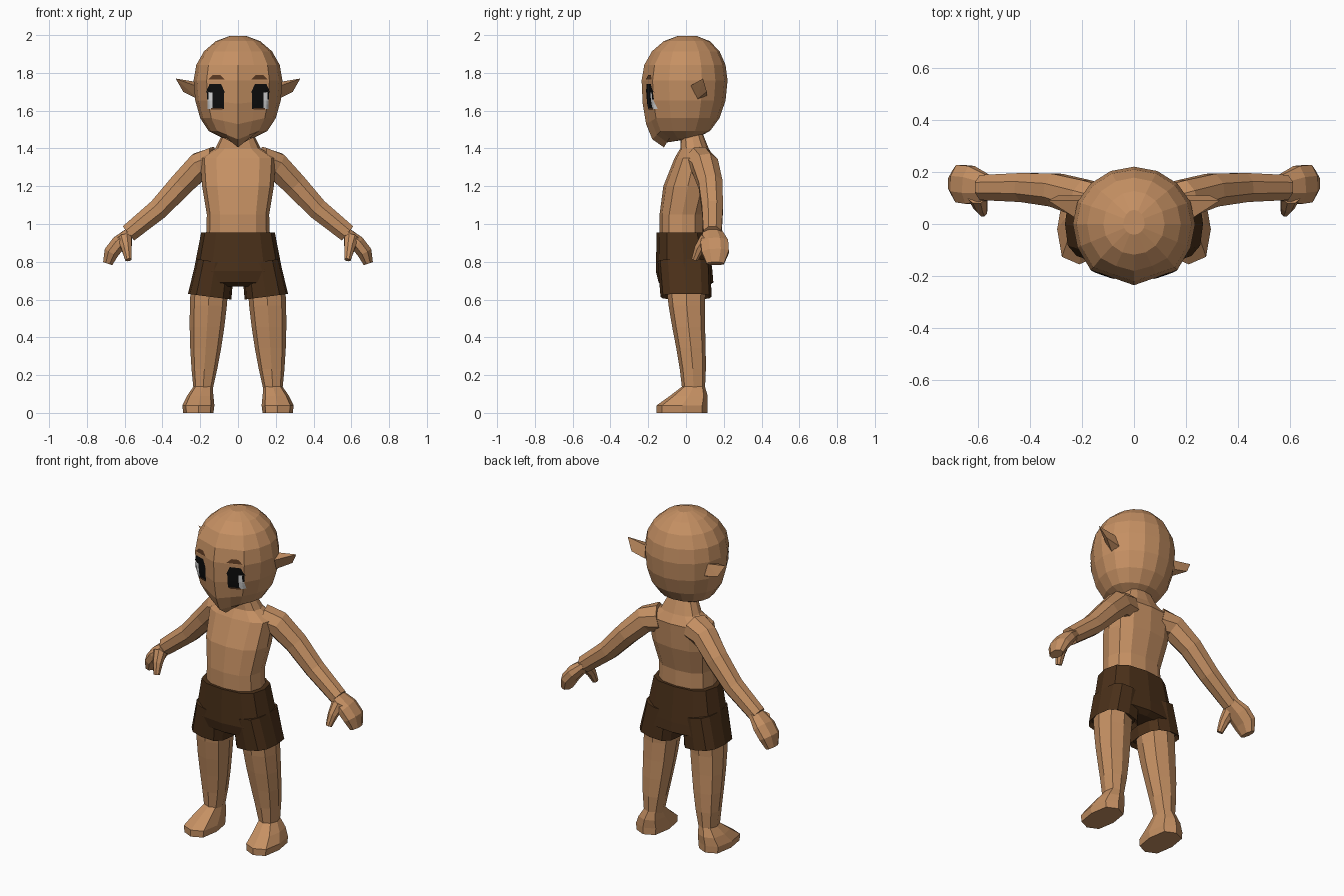
import bpy, bmesh, math
from mathutils import Vector
from mathutils.bvhtree import BVHTree

if "Cube" in bpy.data.objects:
    bpy.data.objects.remove(bpy.data.objects["Cube"], do_unlink=True)


def material(name, red, green, blue):
    mat = bpy.data.materials.new(name)
    mat.use_nodes = True
    colour = (red, green, blue, 1)
    mat.diffuse_color = colour
    mat.node_tree.nodes["Principled BSDF"].inputs["Base Color"].default_value = colour
    return mat


SKIN = material("tan skin", .56, .28, .125)
CLOTH = material("dark brown cloth", .07, .03, .01)
BLACK = material("black", .004, .004, .004)
WHITE = material("eye white", .7, .7, .7)
BROW = material("brow brown", .1, .04, .015)


def finish(name, bm, mat, mirror):
    bmesh.ops.recalc_face_normals(bm, faces=bm.faces)
    mesh = bpy.data.meshes.new(name)
    bm.to_mesh(mesh)
    bm.free()
    mesh.materials.append(mat)
    part = bpy.data.objects.new(name, mesh)
    bpy.context.collection.objects.link(part)
    if mirror:
        modifier = part.modifiers.new("mirror", "MIRROR")
        modifier.use_mirror_merge = False
    return part


def loft(name, rings, mat, mirror=False):
    """Skin closed rings of equal point count and cap both ends."""
    bm = bmesh.new()
    rows = [[bm.verts.new(point) for point in ring] for ring in rings]
    for low, high in zip(rows, rows[1:]):
        for i in range(len(low)):
            bm.faces.new((low[i - 1], low[i], high[i], high[i - 1]))
    bm.faces.new(rows[0])
    bm.faces.new(rows[-1])
    return finish(name, bm, mat, mirror)


def level(x, y, z, half_width, half_depth, sides=12, power=.8, tilt=0):
    """Horizontal rounded section; a low power makes it boxier."""
    ring = []
    for i in range(sides):
        angle = math.tau * i / sides
        u, v = (math.copysign(abs(w) ** power, w) for w in (math.cos(angle), math.sin(angle)))
        ring.append((x + half_width * u, y + half_depth * v, z + tilt * u))
    return ring


def limb(name, path, start, end, bulge=0, flat=1, sides=8):
    """Tube along a path whose radius tapers from start to end."""
    points = [Vector(p) for p in path]
    last = len(points) - 1
    rings = []
    for i, centre in enumerate(points):
        t = i / last
        radius = start + (end - start) * t + bulge * math.sin(math.pi * t)
        along = (points[min(i + 1, last)] - points[max(i - 1, 0)]).normalized()
        side = along.cross(Vector((0, 1, 0))).normalized()
        deep = side.cross(along)
        angles = [math.tau * (k + .5) / sides for k in range(sides)]
        rings.append([centre + radius * (deep * math.cos(a) + side * flat * math.sin(a))
                      for a in angles])
    loft(name, rings, SKIN, True)


# Head: round skull blending into a wedge-shaped face and drooping jaw
def head_ring(latitude):
    lat = math.radians(latitude)
    rise, reach = math.sin(lat), math.cos(lat)
    upper = latitude > 0
    z = 1.76 + rise * (.24 if upper else .31)
    width = .235 * reach ** (1 if upper else .6)
    front = .235 * reach ** (1 if upper else .4)
    back = .22 * reach ** .8
    wedge = max(0, min(1, 1.5 - latitude / 40))
    droop = .05 * max(0, -rise)
    ring = []
    for i in range(16):
        angle = math.tau * i / 16
        u, v = math.sin(angle), math.cos(angle)
        y, drop = -back * abs(v), 0
        if v > 0:
            flat = 1 - .35 * abs(u) if v > .7 else v
            y = front * (v + (flat - v) * wedge)
            drop = droop * max(0, 1 - 1.4 * abs(u))
        ring.append((width * u, -y, z - drop))
    return ring


head = loft("head", [head_ring(latitude) for latitude in range(-80, 81, 20)], SKIN)

# Pointed ears
bm = bmesh.new()
for point in ((.22, .02, 1.73), (.21, .06, 1.66), (.2, .11, 1.68),
              (.21, .09, 1.75), (.33, .09, 1.77), (.29, .11, 1.7)):
    bm.verts.new(point)
bmesh.ops.convex_hull(bm, input=bm.verts)
finish("ears", bm, SKIN, True)

# Eyes and brows: thin patches laid on the face
face_tree = BVHTree.FromPolygons([v.co for v in head.data.vertices],
                                 [p.vertices for p in head.data.polygons])


def patch(name, x, z, width, height, mat, lift, taper=1):
    """Grid projected onto the face, with its top edge narrowed by taper."""
    bm = bmesh.new()
    steps = (-.5, -.25, 0, .25, .5)
    grid = []
    for v in steps:
        span = width * (1 + (taper - 1) * (v + .5))
        row = []
        for u in steps:
            start = Vector((x + span * u, -1, z + height * v))
            hit = face_tree.ray_cast(start, Vector((0, 1, 0)))[0]
            row.append(bm.verts.new(hit - Vector((0, lift, 0))))
        grid.append(row)
    for low, high in zip(grid, grid[1:]):
        for k in range(len(steps) - 1):
            bm.faces.new((low[k], low[k + 1], high[k + 1], high[k]))
    finish(name, bm, mat, True)


patch("eye_whites", .142, 1.655, .04, .09, WHITE, .003)
patch("irises", .104, 1.66, .06, .1, BLACK, .004)
patch("upper_lashes", .12, 1.72, .1, .045, BLACK, .005, taper=.6)
patch("lash_tips", .16, 1.68, .01, .04, BLACK, .005)
patch("lower_lids", .112, 1.61, .06, .01, BROW, .005)
patch("eyebrows", .114, 1.777, .09, .025, BROW, .003, taper=.4)

# Torso and neck
loft("torso", [level(0, *shape) for shape in (
    (-.02, .9, .17, .12),
    (-.02, 1.05, .165, .12),
    (.01, 1.2, .19, .13),
    (.045, 1.35, .2, .105),
    (.045, 1.4, .12, .075),
    (.025, 1.5, .07, .055))], SKIN)

# Arms, mitten hands and thumbs
limb("arms", ((.12, .07, 1.33), (.2, .1, 1.31), (.3, .13, 1.21), (.42, .14, 1.08), (.58, .14, .95)),
     start=.085, end=.052)
limb("hands", ((.57, .14, .955), (.63, .15, .9), (.67, .155, .85), (.69, .155, .79)),
     start=.055, end=.05, bulge=.03, flat=.55)
limb("thumbs", ((.6, .11, .925), (.59, .07, .87), (.58, .045, .81)), start=.04, end=.018)

# Shorts: hips plus two flared legs with slanted, turned-in hems
loft("shorts_hips", [level(0, *shape, power=.75) for shape in (
    (-.02, .955, .195, .135),
    (-.01, .75, .235, .15),
    (0, .69, .235, .145),
    (0, .67, .19, .11))], CLOTH)
loft("shorts_legs", [level(*shape, power=.7, tilt=.015) for shape in (
    (.12, -.01, .8, .1, .14),
    (.15, 0, .615, .115, .135),
    (.15, 0, .64, .1, .12))], CLOTH, True)


# Legs narrow downwards while the calves shift back
def leg_ring(t):
    shift = .04 * math.sin(t * math.pi / 2) ** 2
    return level(.15 + .035 * t, shift, .68 - .56 * t, .1 - .05 * t * t, .105 - .045 * t, sides=8)


loft("legs", [leg_ring(i / 5) for i in range(6)], SKIN, True)

# Feet
loft("feet", [level(*shape, sides=8, power=.7) for shape in (
    (.21, -.02, 0, .08, .135),
    (.21, -.02, .04, .085, .135),
    (.2, .015, .09, .07, .1),
    (.185, .04, .14, .05, .06))], SKIN, True)
